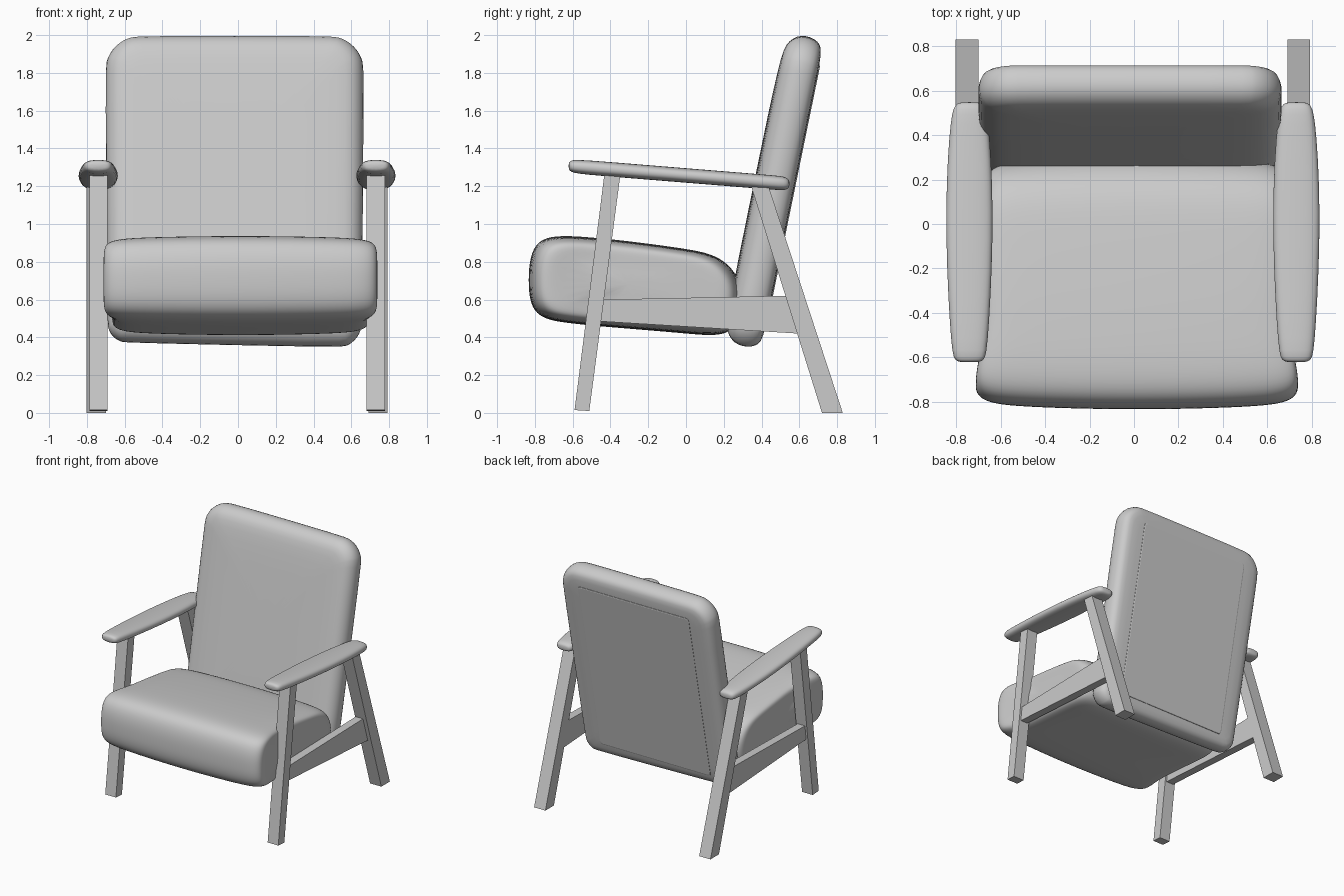
import bpy, bmesh
from math import sin, cos, pi, radians, exp, copysign
from mathutils import Matrix, Vector

if "Cube" in bpy.data.objects:
    bpy.data.objects.remove(bpy.data.objects["Cube"])

CX = -0.005  # centre line between the two side frames


def loft(name, rings, subsurf=0, smooth=True):
    """Skin a list of equal-length point rings and cap both ends."""
    bm = bmesh.new()
    loops = [[bm.verts.new(p) for p in r] for r in rings]
    n = len(loops[0])
    for a, b in zip(loops, loops[1:]):
        for i in range(n):
            j = (i + 1) % n
            bm.faces.new((a[i], a[j], b[j], b[i]))
    bm.faces.new(loops[0][::-1])
    bm.faces.new(loops[-1])
    bmesh.ops.recalc_face_normals(bm, faces=bm.faces)
    me = bpy.data.meshes.new(name)
    bm.to_mesh(me)
    bm.free()
    ob = bpy.data.objects.new(name, me)
    bpy.context.collection.objects.link(ob)
    if subsurf:
        m = ob.modifiers.new("Subsurf", "SUBSURF")
        m.levels = m.render_levels = subsurf
    if smooth:
        me.shade_smooth()
    return ob


def bar(name, x, half, quad):
    """Straight timber: side outline in (y, z), extruded across x."""
    return loft(name, [[(x + s * half, y, z) for y, z in quad] for s in (-1, 1)],
                smooth=False)


def rounded_rect(hx, hz, r_top, r_bot, steps=6):
    pts = []
    for sx, sz, a0, r in ((1, 1, 0, r_top), (-1, 1, 90, r_top),
                          (-1, -1, 180, r_bot), (1, -1, 270, r_bot)):
        for k in range(steps + 1):
            a = radians(a0 + 90 * k / steps)
            pts.append((sx * (hx - r) + r * cos(a), sz * (hz - r) + r * sin(a)))
    return pts


# Seat cushion: side profile lofted across x, shrinking toward the sides
seat_profile = [(-.835, .70), (-.832, .80), (-.80, .90), (-.72, .937), (-.6, .938),
                (-.45, .925), (-.3, .91), (0, .87), (.13, .845), (.23, .79),
                (.30, .68), (.30, .56), (.26, .43), (.15, .405), (0, .42),
                (-.3, .445), (-.45, .457), (-.6, .472), (-.74, .49), (-.81, .54),
                (-.832, .62)]
stations = [(.99, .4), (.995, .74), (.975, .86), (.90, .93), (.75, .965), (.4, .99)]
stations = [(-x, s) for x, s in stations] + [(0, 1)] + stations[::-1]


def seat_width(y):
    t = min(max((y + .68) / .2, 0), 1)
    return .735 - .05 * t


rings = []
for fx, s in stations:
    ring = []
    for y, z in seat_profile:
        yy = -.27 + (y + .27) * (s + (1 - s) * .25)
        zz = .69 + (z - .69) * s
        ring.append((.013 + fx * seat_width(yy), yy, zz))
    rings.append(ring)
loft("seat_cushion", rings, 2)

# Backrest cushion: rounded rectangle lofted through its thickness, leaned back
lean = Matrix.Translation((-.018, .467, 1.185)) @ Matrix.Rotation(radians(-11.6), 4, 'X')
layers = [(-.112, .45), (-.108, .2), (-.1, .09), (-.08, .045), (-.045, .012), (0, 0),
          (.05, .008), (.085, .03), (.1, .07), (.104, .2), (.104, .45)]
rings = []
for n, inset in layers:
    ring = []
    for x, h in rounded_rect(.69 - inset, .83 - inset, max(.19 - inset, .06),
                             max(.11 - inset, .05)):
        x *= 1 - .02 * (1 - h / .83) / 2
        if h < -.4:  # sagging lower corner
            h -= .035 * exp(-((x - .5) / .13) ** 2)
        ring.append(lean @ Vector((x, n, h)))
    rings.append(ring)
loft("backrest_cushion", rings, 1)

# Sewn panel on the rear of the backrest
rings = [[lean @ Vector((x, n, h - .02)) for x, h in rounded_rect(.5 - i, .71 - i, .02, .02, 2)]
         for n, i in ((.095, 0), (.105, 0), (.107, .008))]
loft("back_panel", rings, smooth=False)

# Side frames: legs, rail and armrest on both sides
arm_stations = [(-.622, .045, .4), (-.612, .066, .75), (-.585, .078, .97), (-.45, .09, 1),
                (-.2, .103, 1), (.05, .108, 1), (.3, .1, 1), (.47, .085, 1),
                (.52, .073, .95), (.54, .06, .7), (.548, .04, .4)]
for side, sx in (("left", -1), ("right", 1)):
    bar(f"{side}_front_leg", CX + sx * .734, .048,
        [(-.59, .015), (-.512, .01), (-.345, 1.28), (-.43, 1.28)])
    bar(f"{side}_rear_leg", CX + sx * .746, .051,
        [(.72, 0), (.83, 0), (.437, 1.2), (.345, 1.2)])
    bar(f"{side}_side_rail", CX + sx * .733, .033,
        [(-.46, .485), (.595, .42), (.535, .62), (-.44, .6)])
    rings = []
    for y, w, t in arm_stations:
        zc = 1.257 - .081 * y
        ring = []
        for k in range(16):
            a = 2 * pi * k / 16
            c, s = cos(a), sin(a)
            ring.append((CX + sx * .735 + w * copysign(abs(c) ** .8, c), y,
                         zc + .039 * t * copysign(abs(s) ** .7, s)))
        rings.append(ring)
    loft(f"{side}_armrest", rings, 1)
